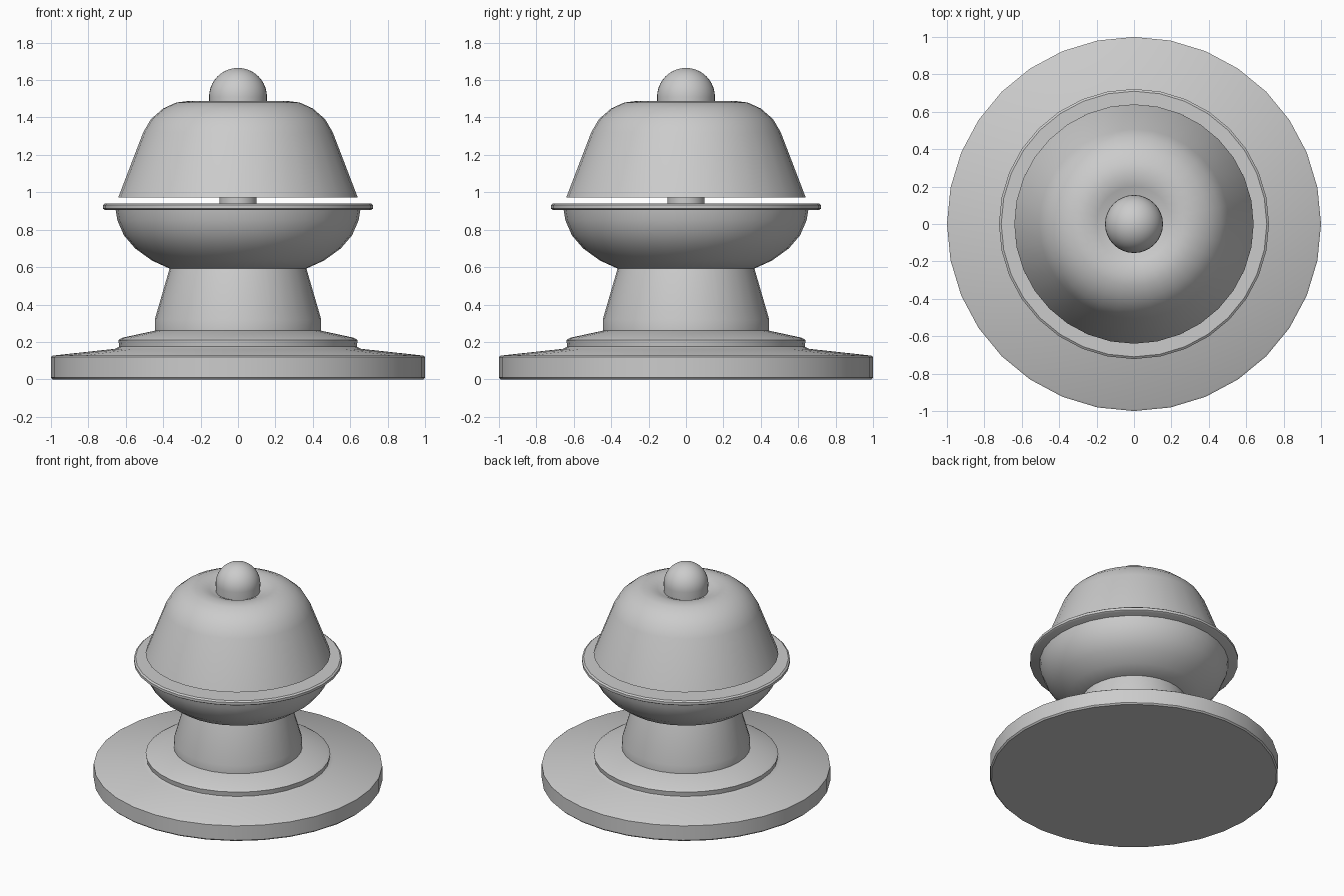
import bpy, bmesh, math

if "Cube" in bpy.data.objects:
    bpy.data.objects.remove(bpy.data.objects["Cube"])

SIDES = 32


def lathe(name, profile, angle=35, sides=SIDES):
    """Revolve an (r, z) profile around the z axis."""
    bm = bmesh.new()
    verts = [bm.verts.new((r, 0, z)) for r, z in profile]
    edges = [bm.edges.new(pair) for pair in zip(verts, verts[1:])]
    bmesh.ops.spin(bm, geom=verts + edges, axis=(0, 0, 1), cent=(0, 0, 0),
                   angle=math.tau, steps=sides, use_merge=True)
    bmesh.ops.remove_doubles(bm, verts=bm.verts, dist=0.0005)
    bmesh.ops.recalc_face_normals(bm, faces=bm.faces)
    mesh = bpy.data.meshes.new(name)
    bm.to_mesh(mesh)
    bm.free()
    obj = bpy.data.objects.new(name, mesh)
    bpy.context.collection.objects.link(obj)
    bpy.ops.object.select_all(action='DESELECT')
    obj.select_set(True)
    bpy.context.view_layer.objects.active = obj
    bpy.ops.object.shade_smooth_by_angle(angle=math.radians(angle))
    return obj


# stepped foot and tapered neck
lathe("foot", [(0, 0), (0.99, 0), (1, 0.01), (1, 0.12), (0.99, 0.127),
               (0.66, 0.163), (0.635, 0.175), (0.64, 0.21), (0.62, 0.222),
               (0.445, 0.26), (0.445, 0.32), (0.365, 0.595), (0, 0.595)])

# rounded bowl carrying a thin flat rim
lathe("bowl", [(0, 0.592), (0.365, 0.592), (0.46, 0.635), (0.55, 0.70),
               (0.61, 0.77), (0.645, 0.85), (0.655, 0.91), (0, 0.91)])
lathe("rim", [(0, 0.905), (0.71, 0.905), (0.722, 0.913), (0.722, 0.932),
              (0.71, 0.941), (0, 0.941)])

# post that holds the bell clear of the rim
lathe("post", [(0, 0.93), (0.1, 0.93), (0.1, 1.44), (0, 1.44)])

# hollow bell with a dished crown
outer = [(0.64, 0.973), (0.507, 1.32), (0.465, 1.392), (0.40, 1.448),
         (0.33, 1.48), (0.265, 1.488), (0.20, 1.473), (0.15, 1.45), (0, 1.44)]
inner = [(0, 1.42), (0.27, 1.465), (0.39, 1.43), (0.49, 1.32), (0.625, 0.973)]
lathe("bell", outer + inner + outer[:1])

# push button: short stem under a hemisphere
dome = [(0.155 * math.cos(i * math.pi / 20), 1.51 + 0.155 * math.sin(i * math.pi / 20))
        for i in range(10)]
lathe("button", [(0, 1.42), (0.152, 1.42)] + dome + [(0, 1.665)])
